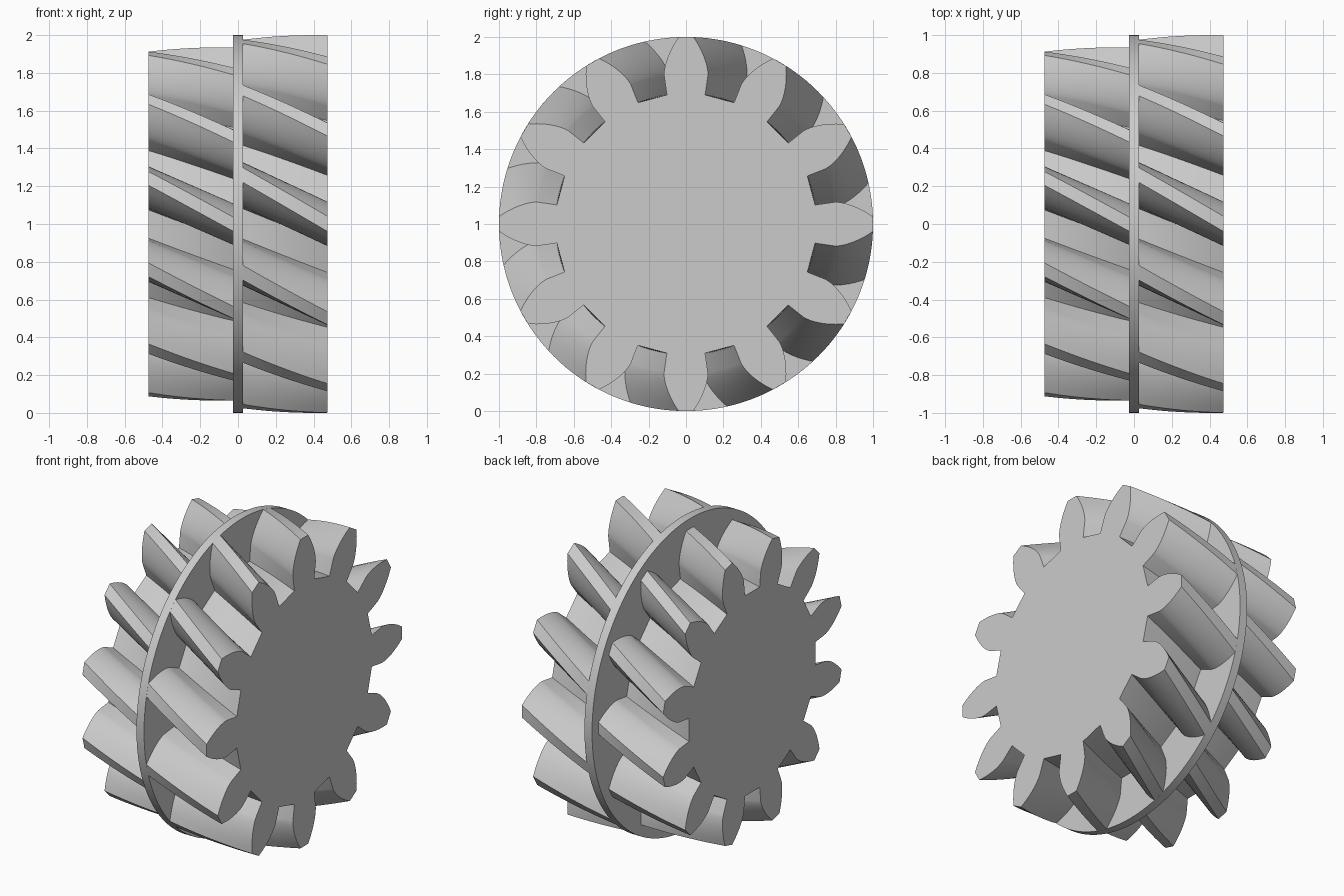
import bpy, bmesh
from math import sin, cos, sqrt, atan, radians, pi

cube = bpy.data.objects.get("Cube")
if cube:
    bpy.data.objects.remove(cube)

TEETH = 12
TWIST = radians(-15)
AXIS_Z = 1.0
HALF_WIDTH = 0.475
DISC_HALF = 0.027

steel = bpy.data.materials.new("plain grey")
steel.use_nodes = True
steel.diffuse_color = (0.6, 0.6, 0.6, 1)
steel.node_tree.nodes["Principled BSDF"].inputs["Base Color"].default_value = (0.6, 0.6, 0.6, 1)


def flank(root=0.698, base=0.8, half_angle=radians(8.4), steps=8):
    """Radius and half angle along one flank: radial foot, then involute to the tip."""
    points = [(root, half_angle)]
    for i in range(steps + 1):
        r = base + (1 - base) * (i / steps) ** 1.5
        t = sqrt(max((r / base) ** 2 - 1, 0))
        points.append((r, half_angle - (t - atan(t))))
    return points


def gear_outline():
    """Whole outline as (radius, angle), counter-clockwise seen from +x."""
    side = flank()
    tooth = [(r, -a) for r, a in side] + [(r, a) for r, a in reversed(side)]
    return [(r, a + 2 * pi * k / TEETH) for k in range(TEETH) for r, a in tooth]


def circle_outline(sides=128):
    return [(1.0, 2 * pi * k / sides) for k in range(sides)]


def sweep(name, outline, x_from, x_to, radius=1.0, turn_from=0.0, turn_to=0.0, steps=1):
    """Extrude an outline along x while turning it, then cap both ends."""
    bm = bmesh.new()
    rings = []
    for s in range(steps + 1):
        f = s / steps
        x = x_from + (x_to - x_from) * f
        turn = turn_from + (turn_to - turn_from) * f
        rings.append([bm.verts.new((x, radius * r * cos(a + turn),
                                    AXIS_Z + radius * r * sin(a + turn)))
                      for r, a in outline])
    n = len(outline)
    for low, high in zip(rings, rings[1:]):
        for i in range(n):
            j = (i + 1) % n
            bm.faces.new((low[i], low[j], high[j], high[i]))
    bm.faces.new(rings[0][::-1])
    bm.faces.new(rings[-1])
    bmesh.ops.recalc_face_normals(bm, faces=bm.faces)
    mesh = bpy.data.meshes.new(name)
    bm.to_mesh(mesh)
    bm.free()
    mesh.materials.append(steel)
    obj = bpy.data.objects.new(name, mesh)
    bpy.context.collection.objects.link(obj)
    bpy.ops.object.select_all(action='DESELECT')
    obj.select_set(True)
    bpy.context.view_layer.objects.active = obj
    bpy.ops.object.shade_smooth_by_angle(angle=radians(25))
    return obj


# Thin disc between the two gears
sweep("divider_disc", circle_outline(), -DISC_HALF, DISC_HALF)

# Larger helical gear on +x, slightly smaller one on -x
sweep("left_helical_gear", gear_outline(), DISC_HALF, HALF_WIDTH,
      turn_from=TWIST, steps=12)
sweep("right_helical_gear", gear_outline(), -HALF_WIDTH, -DISC_HALF,
      radius=0.935, turn_from=TWIST, steps=12)
